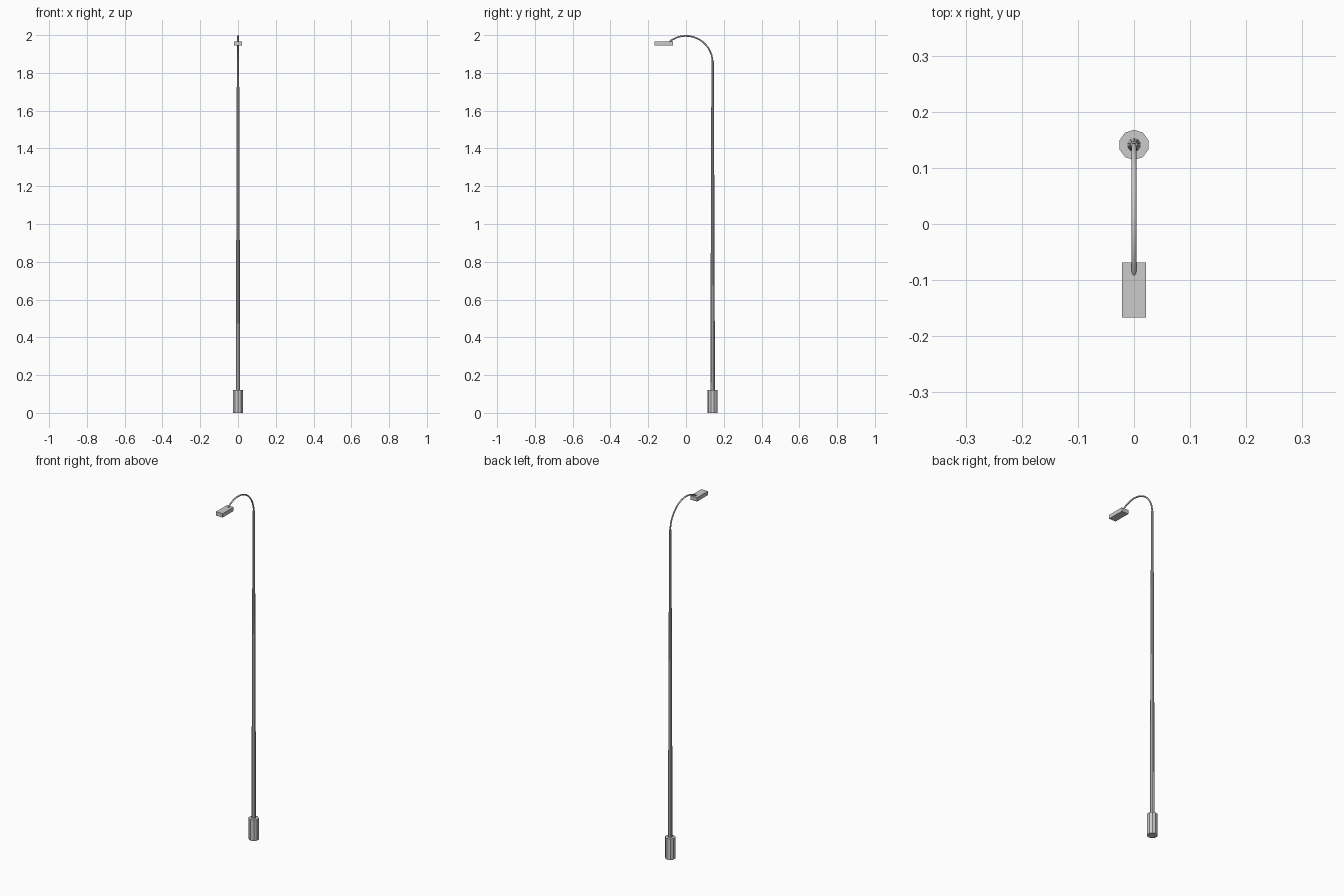
import bpy, math

if "Cube" in bpy.data.objects:
    bpy.data.objects.remove(bpy.data.objects["Cube"])

POLE_Y = 0.141
SIDES = 10


def cone(name, r1, r2, z1, z2):
    bpy.ops.mesh.primitive_cone_add(vertices=SIDES, radius1=r1, radius2=r2, depth=z2 - z1,
                                    location=(0, POLE_Y, (z1 + z2) / 2))
    bpy.context.object.name = name


# base sleeve and tapered pole
cone("base_sleeve", 0.027, 0.027, 0.0, 0.12)
cone("pole", 0.0125, 0.0065, 0.11, 1.86)

# curved arm: circular arc from the pole top over to the lamp
ARC_R = 0.141
ARC_Z = 1.855
END = math.radians(133)
STEPS = 16
curve = bpy.data.curves.new("arm", 'CURVE')
curve.dimensions = '3D'
curve.bevel_depth = 0.0042
curve.bevel_resolution = 2
curve.use_fill_caps = True
spline = curve.splines.new('POLY')
spline.points.add(STEPS)
for i, p in enumerate(spline.points):
    a = END * i / STEPS
    p.co = (0, ARC_R * math.cos(a), ARC_Z + ARC_R * math.sin(a), 1)
arm = bpy.data.objects.new("arm", curve)
bpy.context.collection.objects.link(arm)
bpy.ops.object.select_all(action='DESELECT')
arm.select_set(True)
bpy.context.view_layer.objects.active = arm
bpy.ops.object.convert(target='MESH')

# flat lamp head
bpy.ops.mesh.primitive_cube_add(size=1, location=(0, -0.118, 1.956))
head = bpy.context.object
head.name = "lamp_head"
head.scale = (0.042, 0.098, 0.022)
